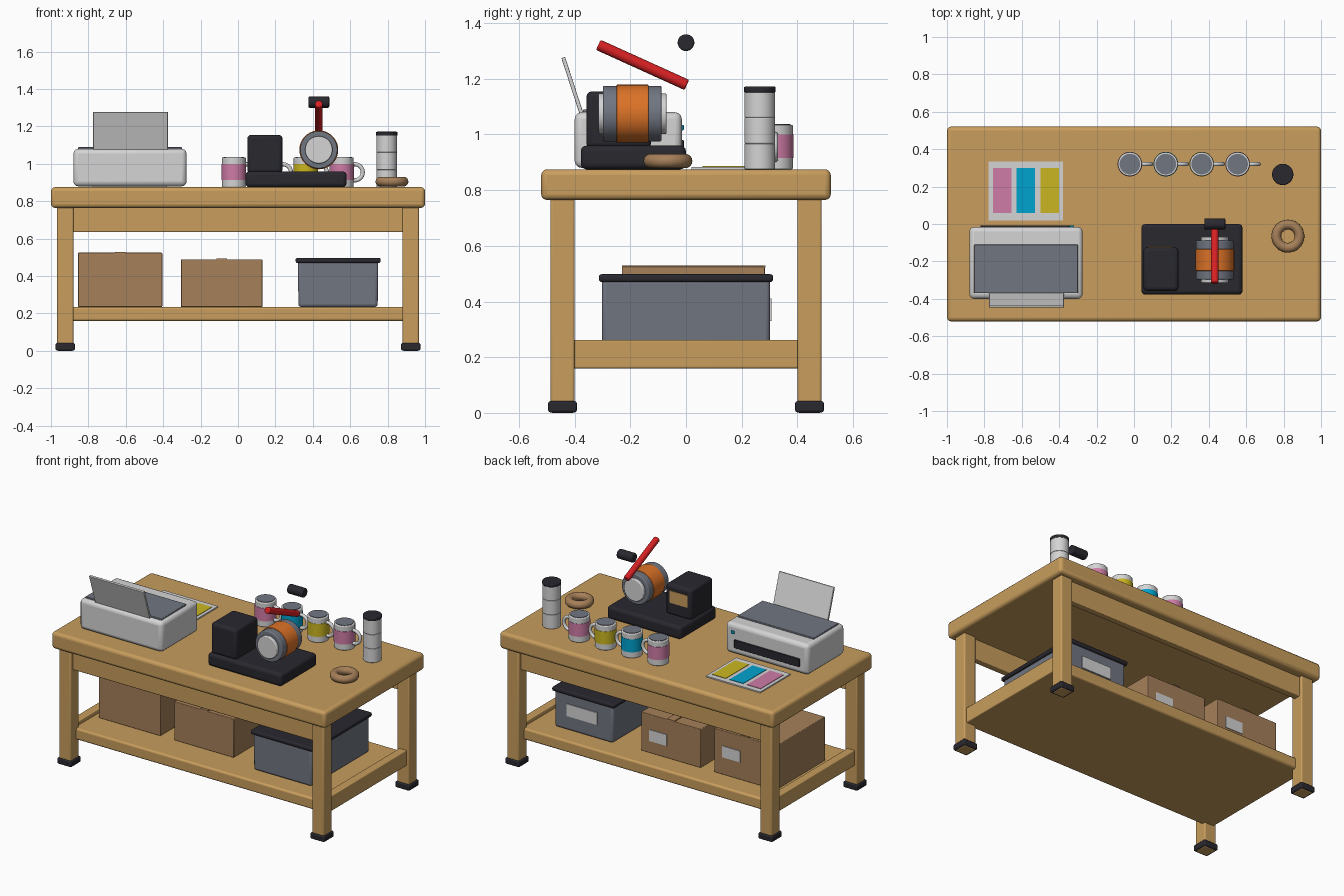
import bpy
import math
from mathutils import Vector

old = bpy.data.objects.get("Cube")
if old:
    bpy.data.objects.remove(old, do_unlink=True)


def material(name, r, g, b):
    m = bpy.data.materials.new(name)
    m.use_nodes = True
    m.diffuse_color = (r, g, b, 1)
    bsdf = next(n for n in m.node_tree.nodes if n.type == 'BSDF_PRINCIPLED')
    bsdf.inputs["Base Color"].default_value = (r, g, b, 1)
    bsdf.inputs["Roughness"].default_value = 0.6
    return m


WOOD = material("wood", .58, .34, .11)
WHITE = material("off white", .66, .66, .66)
SLATE = material("slate grey", .165, .18, .22)
BLACK = material("charcoal", .021, .021, .028)
ORANGE = material("orange", .72, .17, .02)
RED = material("red", .68, .015, .017)
PINK = material("pink", .62, .2, .38)
CYAN = material("cyan", 0, .36, .62)
YELLOW = material("yellow", .6, .47, .015)
CARD = material("cardboard", .38, .215, .1)


def finish(name, mat, bevel=0, segments=3):
    ob = bpy.context.object
    ob.name = name
    ob.data.materials.append(mat)
    if bevel:
        mod = ob.modifiers.new("rounding", 'BEVEL')
        mod.width = bevel
        mod.segments = segments
        mod.limit_method = 'ANGLE'
    bpy.ops.object.shade_smooth_by_angle(angle=math.radians(35))
    return ob


def box(name, mat, xs, ys, zs, bevel=0):
    """Box given by its extents along each axis."""
    spans = (xs, ys, zs)
    bpy.ops.mesh.primitive_cube_add(size=1, location=[sum(s) / 2 for s in spans])
    bpy.context.object.scale = [s[1] - s[0] for s in spans]
    bpy.ops.object.transform_apply(location=False, rotation=False, scale=True)
    return finish(name, mat, bevel)


def rod(name, mat, start, end, radius, bevel=0):
    """Cylinder between two points."""
    a, b = Vector(start), Vector(end)
    bpy.ops.mesh.primitive_cylinder_add(
        vertices=40, radius=radius, depth=(b - a).length, location=(a + b) / 2,
        rotation=(b - a).to_track_quat('Z', 'Y').to_euler())
    return finish(name, mat, bevel)


def ring(name, mat, centre, major, minor, rotation=(0, 0, 0)):
    bpy.ops.mesh.primitive_torus_add(
        location=centre, rotation=rotation, major_radius=major,
        minor_radius=minor, major_segments=40, minor_segments=14)
    return finish(name, mat)


TOP = .875
SHELF = .235

# Workbench
box("table_top", WOOD, (-1, 1), (-.52, .52), (.765, TOP), .02)
for sx, side in ((-1, "right"), (1, "left")):
    for sy, end in ((-1, "front"), (1, "back")):
        xs = sorted((sx * .88, sx * .967))
        ys = sorted((sy * .4, sy * .487))
        box(f"{end}_{side}_leg", WOOD, xs, ys, (0, .77), .008)
        box(f"{end}_{side}_foot", BLACK, (xs[0] - .008, xs[1] + .008),
            (ys[0] - .008, ys[1] + .008), (.002, .042), .008)
    box(f"{side}_shelf_rail", WOOD, sorted((sx * .895, sx * .95)), (-.41, .41), (.16, .262), .006)
for sy, end in ((-1, "front"), (1, "back")):
    box(f"{end}_apron", WOOD, (-.89, .89), sorted((sy * .42, sy * .465)), (.635, .77), .005)
box("lower_shelf", WOOD, (-.92, .92), (-.43, .43), (.16, SHELF), .012)

# Cardboard boxes with tape and back labels
for n, x0, x1, top in (("large", -.855, -.405, .525), ("small", -.305, .13, .49)):
    mid = (x0 + x1) / 2
    box(f"{n}_carton", CARD, (x0, x1), (-.23, .283), (SHELF, top), .004)
    box(f"{n}_carton_tape", CARD, (mid - .028, mid + .028), (-.23, .285), (top - .002, top + .005))
    box(f"{n}_carton_label", WHITE, (x1 - .19, x1 - .06), (.28, .287), (top - .175, top - .1))

# Storage bin
bin_body = box("storage_bin", SLATE, (.32, .75), (-.302, .302), (SHELF, .48), .015)
for v in bin_body.data.vertices:
    if v.co.z < 0:
        v.co.x *= .985
box("storage_bin_lid", BLACK, (.308, .762), (-.313, .313), (.47, .498), .01)
box("storage_bin_label", WHITE, (.435, .655), (.3, .308), (.33, .41))

# Printer
box("printer_body", WHITE, (-.88, -.275), (-.4, -.015), (TOP + .005, 1.08), .025)
box("printer_lid", SLATE, (-.855, -.3), (-.37, -.11), (1.07, 1.09), .004)
box("printer_slot", BLACK, (-.82, -.345), (-.02, -.008), (.925, .98), .003)
box("printer_button", CYAN, (-.345, -.32), (-.02, -.008), (1.015, 1.035), .003)
paper = box("paper_feed", WHITE, (-.775, -.375), (-.007, .007), (-.11, .11), .003)
paper.location = (-.575, -.407, 1.172)
paper.rotation_euler.x = math.radians(18)

# Printed sheet with three swatches
box("printed_sheet", WHITE, (-.777, -.38), (.02, .335), (TOP, TOP + .008))
for i, (n, mat) in enumerate((("pink", PINK), ("cyan", CYAN), ("yellow", YELLOW))):
    x = -.705 + i * .127
    box(f"{n}_swatch", mat, (x - .05, x + .05), (.06, .3), (TOP + .006, TOP + .011))

# Row of mugs
for i, mat in enumerate((PINK, CYAN, YELLOW, PINK)):
    x, y = -.022 + i * .192, .32
    rod(f"mug_{i + 1}", WHITE, (x, y, TOP), (x, y, 1.035), .064, .005)
    rod(f"mug_{i + 1}_band", mat, (x, y, .915), (x, y, 1.0), .066)
    rod(f"mug_{i + 1}_inside", SLATE, (x, y, 1.03), (x, y, 1.038), .055)
    ring(f"mug_{i + 1}_handle", WHITE, (x + .07, y, .955), .043, .011, (math.pi / 2, 0, 0))

# Tumbler and tape roll
tx, ty = .795, .265
for i in range(3):
    z = TOP + i * .093
    rod(f"tumbler_section_{i + 1}", WHITE, (tx, ty, z), (tx, ty, z + .093), .055, .003)
rod("tumbler_cap", BLACK, (tx, ty, 1.15), (tx, ty, 1.172), .057, .005)
ring("tape_roll", CARD, (.823, -.065, .905), .062, .026)

# Heat press: base, controls, heated drum and lever
px, pz = .432, 1.075
box("press_base", BLACK, (.04, .58), (-.378, 0), (TOP, .96), .02)
box("press_control_box", BLACK, (.05, .238), (-.358, -.125), (.95, 1.155), .02)
box("press_screen", WOOD, (.075, .205), (-.13, -.121), (1.035, 1.115))
rod("press_drum", SLATE, (px, -.298, pz), (px, -.088, pz), .1, .006)
rod("press_drum_band", ORANGE, (px, -.25, pz), (px, -.135, pz), .104, .003)
rod("press_drum_core", WHITE, (px, -.315, pz), (px, -.07, pz), .073, .005)
rod("press_lever", RED, (px, -.315, 1.322), (px, .003, 1.178), .02, .006)
rod("press_lever_grip", BLACK, (px - .056, 0, 1.33), (px + .056, 0, 1.33), .03, .006)
